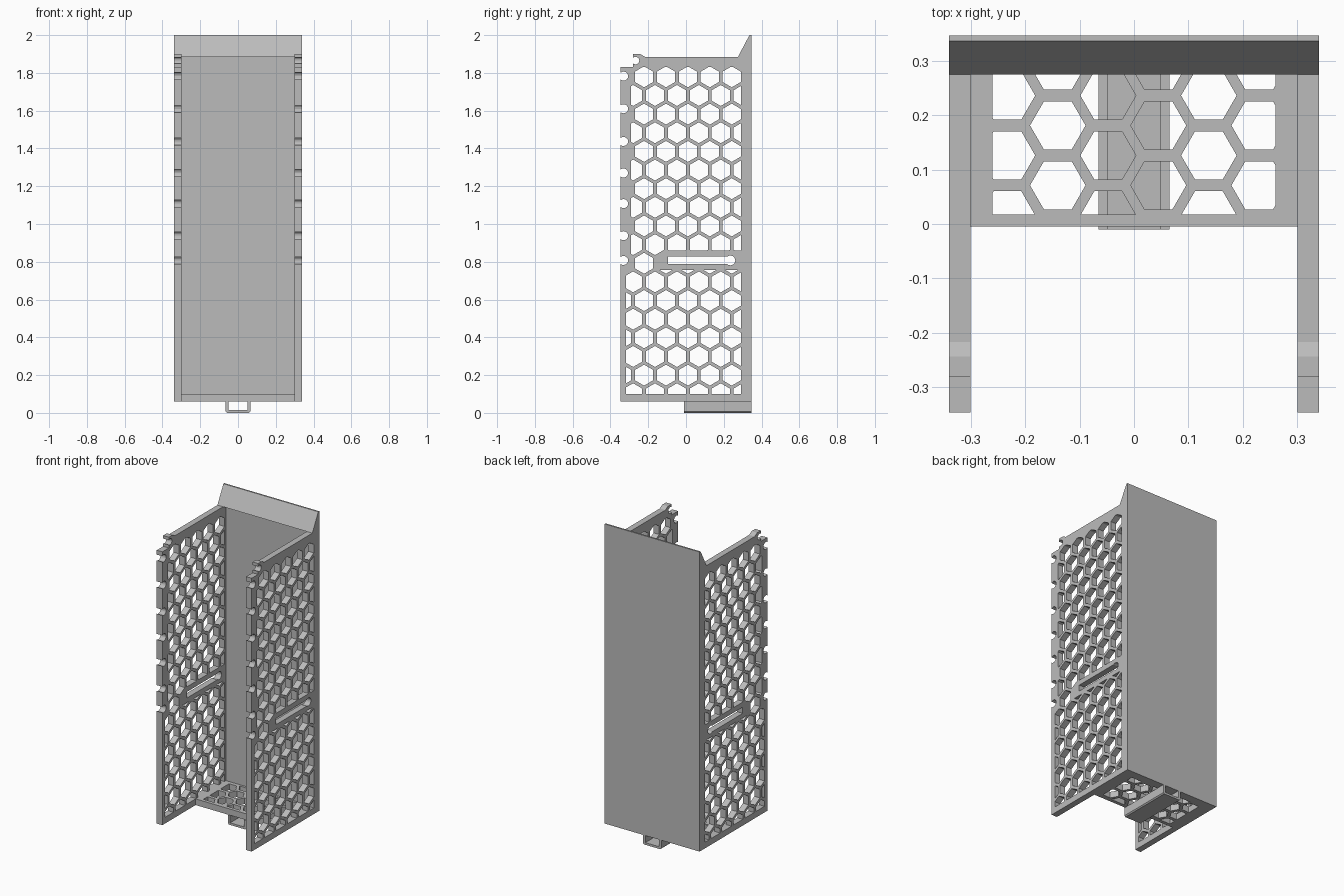
import bpy, bmesh
from math import sin, cos, radians, sqrt
from mathutils import Matrix

if "Cube" in bpy.data.objects:
    bpy.data.objects.remove(bpy.data.objects["Cube"])

grey = bpy.data.materials.new("light_grey_plastic")
grey.use_nodes = True
grey.diffuse_color = (0.5, 0.5, 0.5, 1)
grey.node_tree.nodes["Principled BSDF"].inputs["Base Color"].default_value = (0.5, 0.5, 0.5, 1)

# Axis layouts for flat profiles: (u, v, thickness) to (x, y, z)
FLAT = Matrix.Identity(3)
SIDE = Matrix(((0, 0, 1), (1, 0, 0), (0, 1, 0)))
FRONT = Matrix(((1, 0, 0), (0, 0, -1), (0, 1, 0)))


def plate(name, outline, holes, half, layout, offset):
    """Filled outline with holes, extruded both ways and turned into a mesh."""
    curve = bpy.data.curves.new(name, 'CURVE')
    curve.dimensions = '2D'
    curve.fill_mode = 'BOTH'
    curve.extrude = half
    for loop in [outline] + holes:
        spline = curve.splines.new('POLY')
        spline.points.add(len(loop) - 1)
        for point, (u, v) in zip(spline.points, loop):
            point.co = (u, v, 0, 1)
        spline.use_cyclic_u = True
    temp = bpy.data.objects.new(name + "_profile", curve)
    bpy.context.collection.objects.link(temp)
    deps = bpy.context.evaluated_depsgraph_get()
    mesh = bpy.data.meshes.new_from_object(temp.evaluated_get(deps))
    bpy.data.objects.remove(temp)
    bm = bmesh.new()
    bm.from_mesh(mesh)
    bmesh.ops.remove_doubles(bm, verts=bm.verts, dist=0.0001)
    bm.transform(Matrix.Translation(offset) @ layout.to_4x4())
    bmesh.ops.recalc_face_normals(bm, faces=bm.faces)
    for face in bm.faces:
        face.smooth = False
    bm.to_mesh(mesh)
    bm.free()
    mesh.materials.clear()
    mesh.materials.append(grey)
    obj = bpy.data.objects.new(name, mesh)
    bpy.context.collection.objects.link(obj)
    return obj


def clip(poly, box):
    """Clip a convex polygon to (u0, u1, v0, v1); drop tiny leftovers."""
    for axis, limit, sign in ((0, box[0], 1), (0, box[1], -1), (1, box[2], 1), (1, box[3], -1)):
        out = []
        for i, p in enumerate(poly):
            q = poly[i - 1]
            dp, dq = (p[axis] - limit) * sign, (q[axis] - limit) * sign
            if dp * dq < 0:
                t = dq / (dq - dp)
                out.append((q[0] + (p[0] - q[0]) * t, q[1] + (p[1] - q[1]) * t))
            if dp >= 0:
                out.append(p)
        poly = out
    area = sum(poly[i - 1][0] * p[1] - p[0] * poly[i - 1][1] for i, p in enumerate(poly)) / 2
    return poly if area > 0.0004 else None


def hexagon(u, v, radius, turn):
    return [(u + radius * cos(radians(turn + 60 * i)), v + radius * sin(radians(turn + 60 * i)))
            for i in range(6)]


def arc(u, v, radius, start, end, steps=12):
    angles = [radians(start + (end - start) * i / steps) for i in range(steps + 1)]
    return [(u + radius * cos(a), v + radius * sin(a)) for a in angles]


def notch(edge, z, radius):
    """Round snap notch opening toward the front."""
    return arc(edge - radius * cos(radians(130)), z, radius, 130, -130)


# Honeycomb openings of the side walls, leaving a solid frame round the slot
wall_holes = []
for row in range(-1, 18):
    z = 0.2 + row * 0.0987
    for col in range(-5, 5):
        y = 0.01 + col * 0.116 + (row % 2) * 0.058
        left = -0.317 if z < 0.74 else -0.29
        box = [left, 0.29, 0.10, 1.83]
        if y > -0.12:
            if z < 0.808:
                box[3] = 0.757
            else:
                box[2] = 0.86
        hole = clip(hexagon(y, z, 0.0555, 30), box)
        if hole:
            wall_holes.append(hole)

# Long slot with a rounder rear end
wall_holes.append([(-0.095, 0.787), (0.218, 0.787)]
                  + arc(0.235, 0.807, 0.026, -130, 130) + [(0.218, 0.827), (-0.095, 0.827)])

# Side wall outline with the snap notches down the front edge
wall = [(-0.346, 0.06), (0.305, 0.06), (0.305, 1.885), (-0.217, 1.885),
        (-0.243, 1.9), (-0.28, 1.9)]
wall += notch(-0.28, 1.865, 0.02) + [(-0.28, 1.83), (-0.346, 1.83)]
for z in (1.783, 1.61, 1.437, 1.27, 1.108, 0.938, 0.807):
    wall += notch(-0.346, z, 0.024)

for name, x in (("left_wall", 0.32), ("right_wall", -0.32)):
    plate(name, wall, wall_holes, 0.02, SIDE, (x, 0, 0))

# Back panel with the sloping lip on top
back = [(0.305, 0.06), (0.346, 0.06), (0.346, 2), (0.336, 2), (0.275, 1.885), (0.305, 1.885)]
plate("back_panel", back, [], 0.34, SIDE, (0, 0, 0))

# Honeycomb floor
floor_holes = []
for col in range(-2, 6):
    for row in range(-3, 3):
        x = -0.14 + col * 0.0925
        y = 0.181 + row * 0.11 + (col % 2) * 0.055
        hole = clip(hexagon(x, y, 0.051, 0), (-0.26, 0.26, 0.017, 0.29))
        if hole:
            floor_holes.append(hole)
floor = [(-0.3, -0.005), (0.3, -0.005), (0.3, 0.305), (-0.3, 0.305)]
plate("floor", floor, floor_holes, 0.02, FLAT, (0, 0, 0.08))

# Channel bracket under the floor
half = [(0.058, 0), (0.065, 0.007), (0.065, 0.06), (0.049, 0.06), (0.049, 0.014)]
bracket = half + [(-x, z) for x, z in reversed(half)]
plate("channel_bracket", bracket, [], 0.178, FRONT, (0, 0.168, 0))
